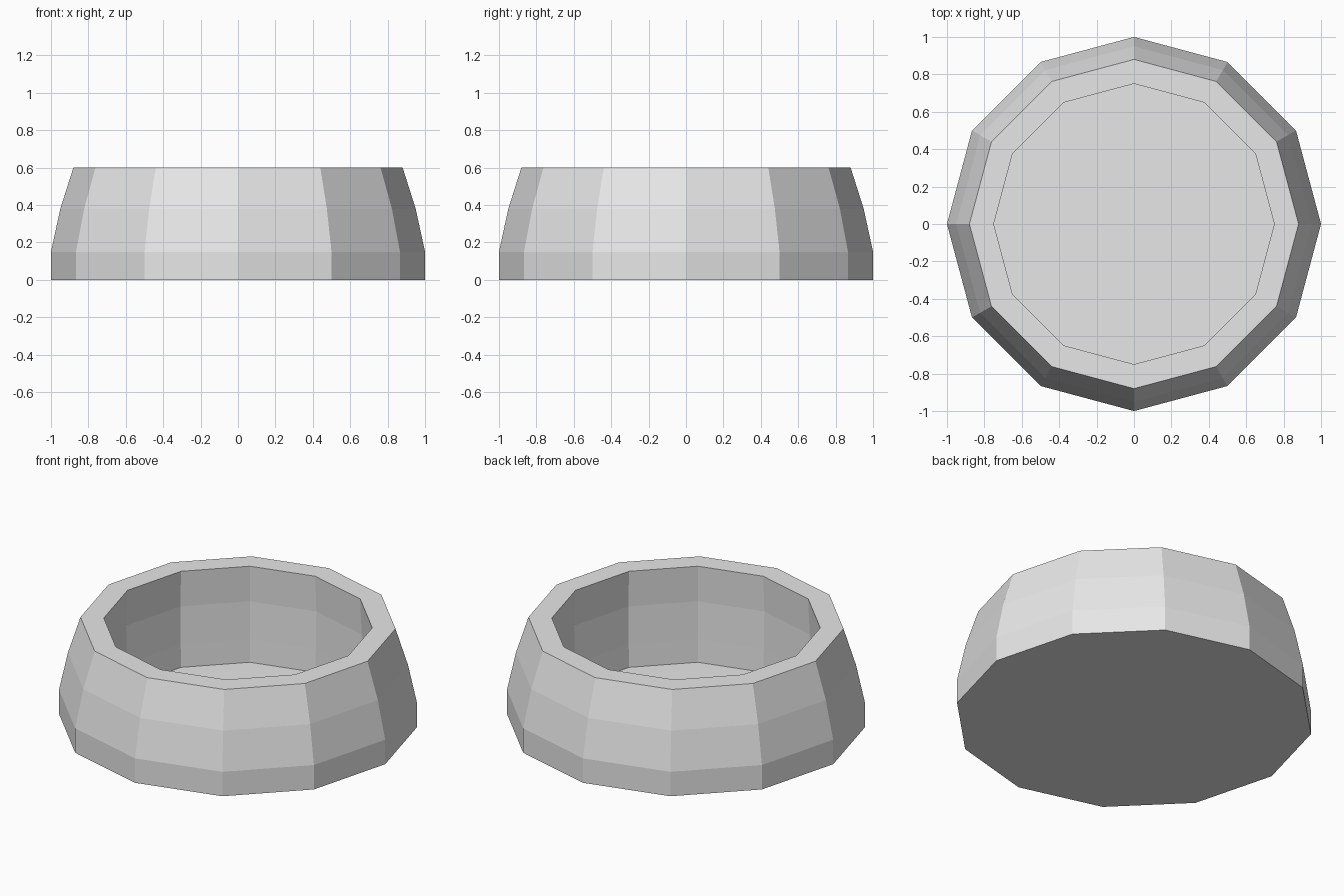
import bpy
import bmesh
from math import cos, sin, pi

SIDES = 12

cube = bpy.data.objects.get("Cube")
if cube:
    bpy.data.objects.remove(cube, do_unlink=True)


def make_material(name, value):
    mat = bpy.data.materials.new(name)
    mat.use_nodes = True
    colour = (value, value, value, 1)
    mat.diffuse_color = colour
    mat.node_tree.nodes["Principled BSDF"].inputs["Base Color"].default_value = colour
    return mat


def lathe(name, profile, mat):
    """Sweep a (radius, height) profile round z and close its last ring."""
    bm = bmesh.new()
    rings = []
    for radius, z in profile:
        rings.append([bm.verts.new((radius * cos(2 * pi * i / SIDES),
                                    radius * sin(2 * pi * i / SIDES), z))
                      for i in range(SIDES)])
    for low, high in zip(rings, rings[1:]):
        for i in range(SIDES):
            j = (i + 1) % SIDES
            bm.faces.new((low[i], low[j], high[j], high[i]))
    # Closed underside and inner floor
    bm.faces.new(reversed(rings[0]))
    bm.faces.new(rings[-1])
    mesh = bpy.data.meshes.new(name)
    bm.to_mesh(mesh)
    bm.free()
    mesh.materials.append(mat)
    obj = bpy.data.objects.new(name, mesh)
    bpy.context.collection.objects.link(obj)
    return obj


# Outer wall upwards, flat rim, inner wall down to a thin floor
bowl_profile = [(1, 0), (1, 0.15), (0.95, 0.38), (0.88, 0.6),
                (0.75, 0.6), (0.76, 0.38), (0.755, 0.15), (0.75, 0.01)]
lathe("bowl", bowl_profile, make_material("light grey", 0.8))
